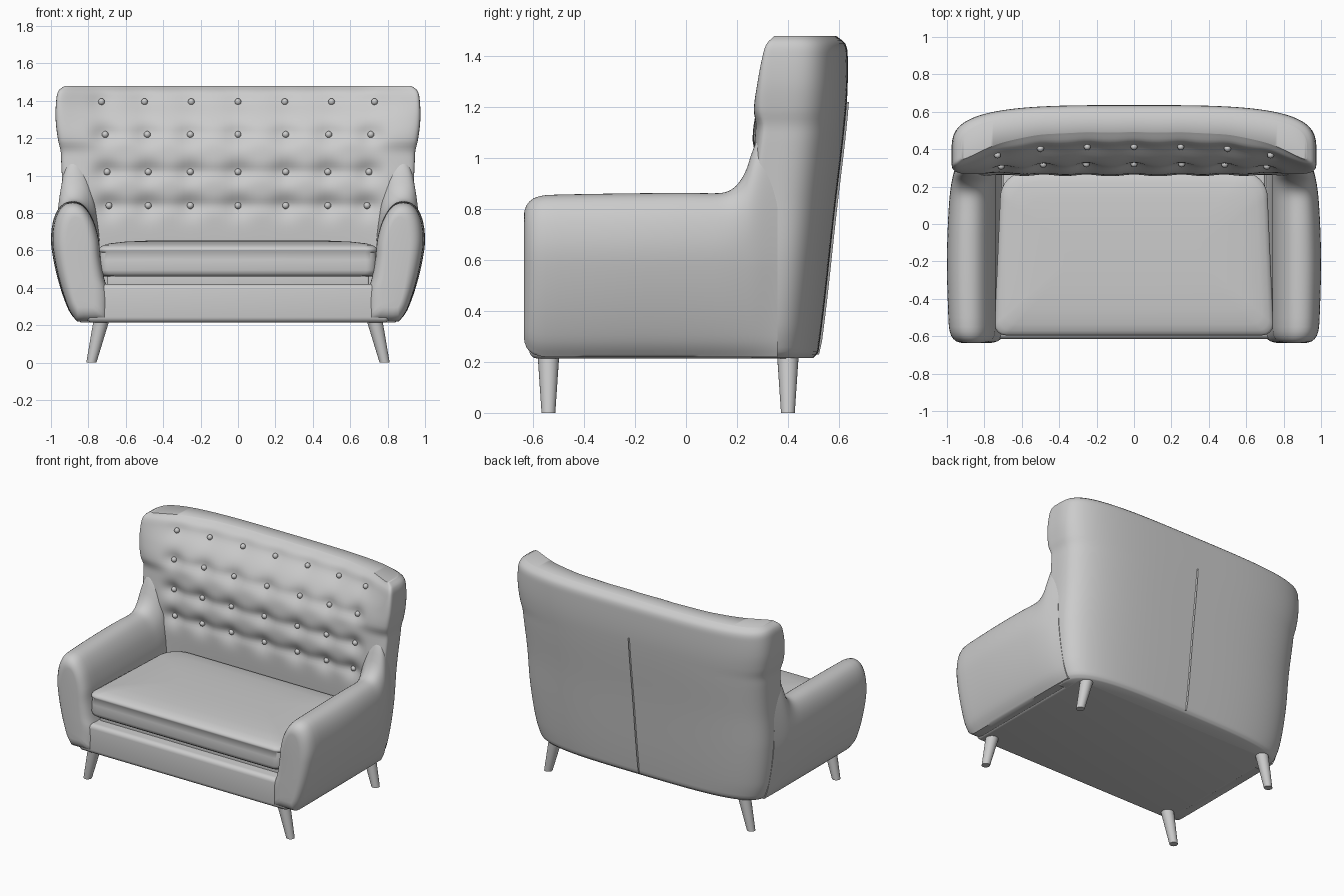
import bpy, bmesh, math
from mathutils import Vector

if "Cube" in bpy.data.objects:
    bpy.data.objects.remove(bpy.data.objects["Cube"])

mat = bpy.data.materials.new("light grey")
mat.diffuse_color = (0.6, 0.6, 0.6, 1)
mat.use_nodes = True
mat.node_tree.nodes["Principled BSDF"].inputs["Base Color"].default_value = mat.diffuse_color


def finish(name, bm, angle=50):
    bmesh.ops.recalc_face_normals(bm, faces=bm.faces)
    me = bpy.data.meshes.new(name)
    bm.to_mesh(me)
    bm.free()
    ob = bpy.data.objects.new(name, me)
    bpy.context.collection.objects.link(ob)
    me.materials.append(mat)
    bpy.ops.object.select_all(action='DESELECT')
    ob.select_set(True)
    bpy.context.view_layer.objects.active = ob
    bpy.ops.object.shade_smooth_by_angle(angle=math.radians(angle))
    return ob


def loft(name, rings, angle=50):
    """Skin equal-length rings; caps are strips joining point i to point n-i."""
    bm = bmesh.new()
    n = len(rings[0])
    vs = [[bm.verts.new(p) for p in r] for r in rings]
    for a, b in zip(vs, vs[1:]):
        for i in range(n):
            j = (i + 1) % n
            bm.faces.new((a[i], a[j], b[j], b[i]))
    for r in (vs[0], vs[-1]):
        for i in range(n // 2):
            f = [r[i], r[i + 1], r[(n - i - 1) % n], r[(n - i) % n]]
            bm.faces.new(list(dict.fromkeys(f)))
    return finish(name, bm, angle)


def curve(keys, t):
    """Smooth interpolation through (t, value) keys."""
    if t <= keys[0][0]:
        return keys[0][1]
    for i in range(len(keys) - 1):
        (t0, a), (t1, b) = keys[i], keys[i + 1]
        if t <= t1:
            p = keys[max(i - 1, 0)]
            q = keys[min(i + 2, len(keys) - 1)]
            h = t1 - t0
            m0 = (b - p[1]) / (t1 - p[0]) * h
            m1 = (q[1] - a) / (q[0] - t0) * h
            s = (t - t0) / h
            return (a * (2*s**3 - 3*s*s + 1) + m0 * (s**3 - 2*s*s + s)
                    + b * (3*s*s - 2*s**3) + m1 * (s**3 - s*s))
    return keys[-1][1]


# ---- back rest: horizontal sections, by height
WIDTH = [(.215, .84), (.24, .865), (.35, .90), (.6, .93), (.85, .935), (1.07, .945),
         (1.13, .948), (1.19, .962), (1.3, .975), (1.42, .97), (1.46, .955), (1.48, .925)]
REAR = [(.215, .50), (.24, .52), (.8, .585), (1.2, .63), (1.4, .635), (1.45, .625), (1.48, .59)]
SIDE = [(.215, .27), (.8, .31), (1.2, .36), (1.48, .38)]
FRONT = [(.215, .30), (.65, .27), (.84, .26), (.95, .255), (1.1, .262), (1.2, .28),
         (1.3, .33), (1.4, .405), (1.45, .44), (1.48, .49)]
TIP = [(.215, .25), (.85, .25), (1.0, .26), (1.08, .27), (1.13, .272), (1.19, .247),
       (1.3, .25), (1.4, .265), (1.45, .285), (1.48, .325)]
ROWS = [(1.395, (.25, .50, .73), .012), (1.22, (.255, .485, .71), .028),
        (1.02, (.255, .48, .70), .03), (.84, (.255, .48, .69), .028)]
BUTTONS = [(s * x, z, d) for z, xs, d in ROWS for x in (0,) + xs
           for s in ((1, -1) if x else (1,))]


def front_y(x, z):
    w, side, tip = curve(WIDTH, z), curve(SIDE, z), curve(TIP, z)
    u = min(abs(x) / w, 1)
    y = tip + (curve(FRONT, z) - tip) * (1 - u**4)
    for bx, bz, d in BUTTONS:                      # tufted dimples
        y += d * math.exp(-((x - bx)**2 + (z - bz)**2) / .0045)
    for bz, _, d in ROWS:                          # pleats along the rows
        if abs(x) < .8:
            y += .35 * d * math.exp(-(z - bz)**2 / .0012) * min(1, (.8 - abs(x)) / .1)
    return side - (side - y) * (1 - u**7)**(1 / 7)


def rear_y(x, z):
    side = curve(SIDE, z)
    u = min(abs(x) / curve(WIDTH, z), 1)
    return side + (curve(REAR, z) - side) * (1 - u**3.5)**(1 / 3.5)


N = 140
us = [math.sin(math.pi / 2 * math.sin(math.pi / 2 * (2 * i / N - 1))) for i in range(N + 1)]
us[0], us[-1] = -1, 1
levels = [.215, .222, .23] + [.24 + 1.16 * i / 66 for i in range(67)]
levels += [1.40 + .08 * math.sin(math.pi / 2 * i / 9) for i in range(1, 10)]
rings = []
for z in levels:
    w = curve(WIDTH, z)
    rings.append([(u * w, front_y(u * w, z), z) for u in us]
                 + [(u * w, rear_y(u * w, z), z) for u in us[-2:0:-1]])
loft("back_rest", rings)

# ---- tufting buttons
bm = bmesh.new()
for x, z, d in BUTTONS:
    ret = bmesh.ops.create_uvsphere(bm, u_segments=14, v_segments=8, radius=.018)
    bmesh.ops.translate(bm, verts=ret["verts"], vec=(x, front_y(x, z) - .004, z))
finish("tufting_buttons", bm, 180)

# ---- centre seam ridge on the rear
seam = []
for i in range(21):
    z = .23 + .99 * i / 20
    y = rear_y(0, z)
    seam.append([(-.012, y - .01, z), (0, y + .008, z), (.012, y - .01, z), (0, y - .015, z)])
loft("rear_seam", seam, 30)

# ---- arms: cross-section carried from front to rear
PROFILE = [(.86, .22), (.905, .28), (.95, .40), (.985, .54), (1.0, .66), (.985, .77),
           (.945, .84), (.885, .862), (.825, .84), (.775, .765), (.745, .66),
           (.735, .56), (.715, .45), (.69, .36), (.69, .22)]
TOP = [(-.64, .85), (-.5, .857), (0, .864), (.1, .862), (.16, .868), (.2, .895),
       (.235, .95), (.265, 1.04), (.3, 1.1), (.38, 1.1)]
OUTER = [(-.64, .89), (-.5, .95), (-.2, 1.0), (.1, .93), (.25, .80), (.38, .52)]
closed = []
for i in range(len(PROFILE)):
    p = [Vector(PROFILE[(i + k) % len(PROFILE)]) for k in (-1, 0, 1, 2)]
    if i == len(PROFILE) - 1:                      # flat underside
        closed += [p[1].lerp(p[2], k / 4) for k in range(4)]
        continue
    if i == 0:
        p[0] = p[1]
    if i == len(PROFILE) - 2:
        p[3] = p[2]
    for k in range(4):
        t = k / 4
        closed.append(.5 * (2 * p[1] + (p[2] - p[0]) * t
                            + (2 * p[0] - 5 * p[1] + 4 * p[2] - p[3]) * t * t
                            + (3 * p[1] - p[0] - 3 * p[2] + p[3]) * t**3))


def arm_ring(y, inset, side):
    out = []
    for x, z in closed:
        if z > .6:
            z = .6 + (z - .6) * (curve(TOP, y) - .6) / .262
        if x > .85:
            x = .85 + (x - .85) * curve(OUTER, y)
        x = .85 + (x - .85) * (1 - inset / .15)
        z = .54 + (z - .54) * (1 - inset / .32)
        out.append((side * x, y, z))
    return out


stations = [(-.636, .075), (-.634, .058), (-.627, .038), (-.615, .022), (-.598, .01),
            (-.575, .003), (-.55, 0)]
stations += [(-.5 + .05 * i, 0) for i in range(13)] + [(.12 + .015 * i, 0) for i in range(17)]
for side, label in ((-1, "left"), (1, "right")):
    loft(label + "_arm", [arm_ring(y, ins, side) for y, ins in stations])


# ---- base frame and the recessed deck under the cushion
def box(name, lo, hi, bevel):
    bm = bmesh.new()
    bmesh.ops.create_cube(bm, size=1)
    for v in bm.verts:
        v.co = [lo[k] if v.co[k] < 0 else hi[k] for k in range(3)]
    bmesh.ops.bevel(bm, geom=bm.edges[:], offset=bevel, segments=5, profile=.5, affect='EDGES')
    return finish(name, bm)


box("base_frame", (-.81, -.615, .214), (.81, .42, .42), .03)
box("seat_deck", (-.70, -.53, .40), (.70, .30, .48), .01)


# ---- seat cushion: rounded plan, slightly crowned top
def cushion_ring(inset, z):
    pts = []
    for cx, cy, r, a0 in ((.715, .28, .14, 0), (-.715, .28, .14, 90),
                          (-.745, -.595, .06, 180), (.745, -.595, .06, 270)):
        ox, oy = cx - math.copysign(r, cx), cy - math.copysign(r, cy)
        for k in range(9):
            a = math.radians(a0 + 90 * k / 8)
            pts.append((ox + r * math.cos(a), oy + r * math.sin(a)))
    return [(x * (1 - inset / .74), -.157 + (y + .157) * (1 - inset / .437), z) for x, y in pts]


loft("seat_cushion", [cushion_ring(*c) for c in
     ((.05, .46), (.02, .463), (.006, .475), (0, .495), (.002, .55), (.006, .59), (0, .598),
      (0, .608), (.008, .618), (.025, .628), (.06, .638), (.14, .647), (.25, .652), (.36, .654))])

# ---- splayed round legs
for y, row in ((-.54, "front"), (.40, "back")):
    for side, label in ((-1, "left"), (1, "right")):
        rings = [[(side * cx + r * math.cos(k * math.pi / 12), y + r * math.sin(k * math.pi / 12), z)
                  for k in range(24)] for cx, r, z in ((.784, .027, 0), (.728, .043, .235))]
        loft(row + "_" + label + "_leg", rings)
